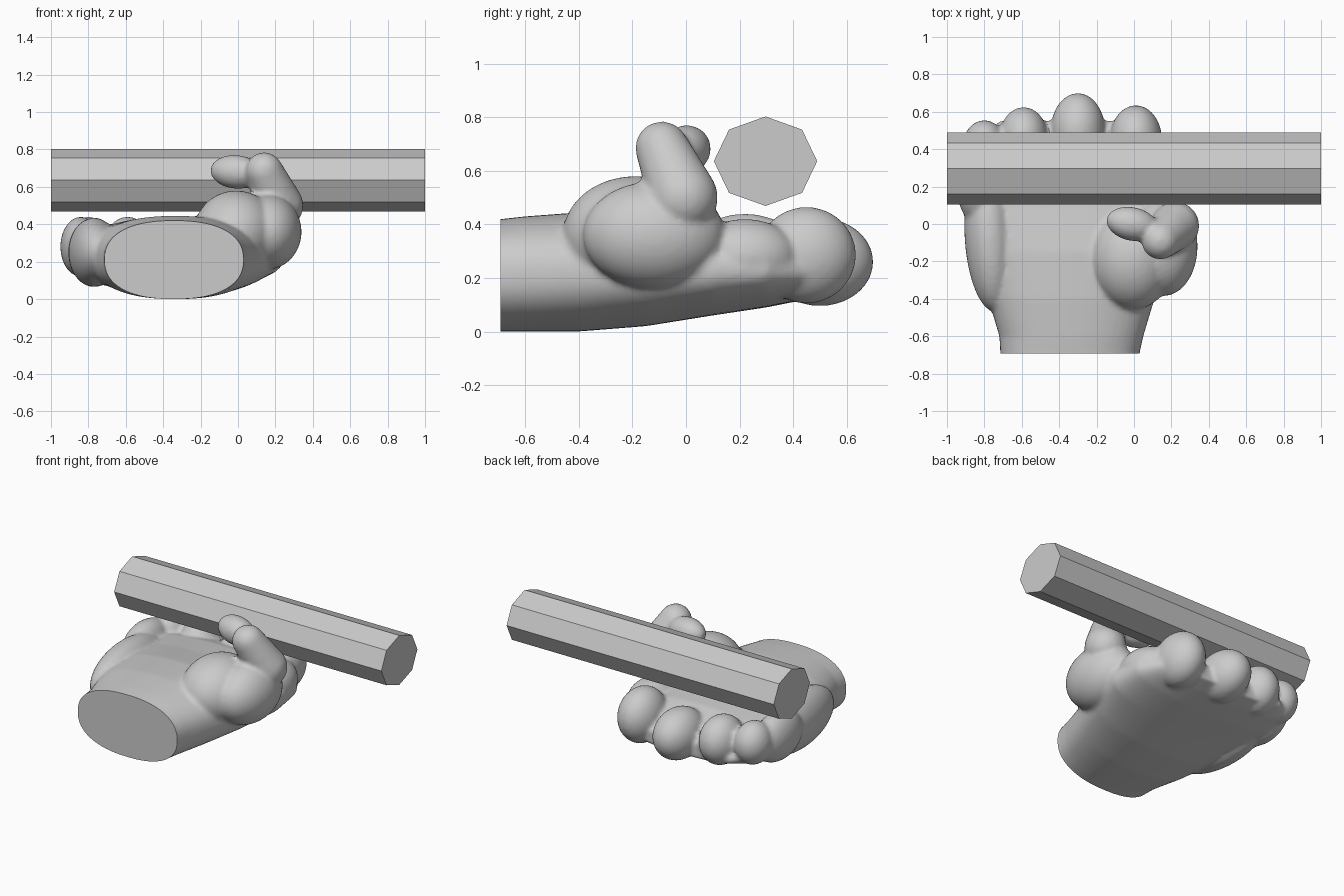
import bpy, bmesh, math
from mathutils import Matrix, Vector, Euler

if "Cube" in bpy.data.objects:
    bpy.data.objects.remove(bpy.data.objects["Cube"])

grey = bpy.data.materials.new("plain grey")
grey.diffuse_color = (0.6, 0.6, 0.6, 1)
grey.use_nodes = True
grey.node_tree.nodes["Principled BSDF"].inputs["Base Color"].default_value = grey.diffuse_color


def add_object(name, bm):
    mesh = bpy.data.meshes.new(name)
    bmesh.ops.recalc_face_normals(bm, faces=bm.faces)
    bm.to_mesh(mesh)
    bm.free()
    mesh.materials.append(grey)
    ob = bpy.data.objects.new(name, mesh)
    bpy.context.collection.objects.link(ob)
    return ob


def loft(bm, rings):
    """Skin a list of equal closed rings and cap both ends."""
    loops = [[bm.verts.new(p) for p in ring] for ring in rings]
    n = len(loops[0])
    for a, b in zip(loops, loops[1:]):
        for i in range(n):
            j = (i + 1) % n
            bm.faces.new((a[i], a[j], b[j], b[i]))
    bm.faces.new(loops[0][::-1])
    bm.faces.new(loops[-1])


def oval(y, left, right, bottom, top, n=48, power=0.85):
    """Slightly squared oval across the palm."""
    ring = []
    for i in range(n):
        a = 2 * math.pi * i / n
        c, s = math.cos(a), math.sin(a)
        ring.append(((left + right) / 2 + (right - left) / 2 * math.copysign(abs(c) ** power, c), y,
                     (bottom + top) / 2 + (top - bottom) / 2 * math.copysign(abs(s) ** power, s)))
    return ring


def ball(bm, centre, radii, turn=(0, 0, 0)):
    m = (Matrix.Translation(centre) @ Euler([math.radians(t) for t in turn]).to_matrix().to_4x4()
         @ Matrix.Diagonal((*radii, 1)))
    bmesh.ops.create_uvsphere(bm, u_segments=40, v_segments=24, radius=1, matrix=m)


def lobe(bm, a, b, ra, rb, n=24):
    """Tapered rounded segment from a to b."""
    a, b = Vector(a), Vector(b)
    for i in range(n + 1):
        t = i / n
        r = ra + (rb - ra) * t
        bmesh.ops.create_icosphere(bm, subdivisions=3, radius=r, matrix=Matrix.Translation(a.lerp(b, t)))


# Palm and wrist
hand = bmesh.new()
loft(hand, [oval(*s) for s in (
    (-0.80, -0.715, 0.03, 0.0, 0.415), (-0.69, -0.715, 0.03, 0.0, 0.42),
    (-0.60, -0.72, 0.05, 0.0, 0.43), (-0.40, -0.78, 0.11, 0.0, 0.445),
    (-0.15, -0.84, 0.19, 0.02, 0.44), (0.10, -0.90, 0.25, 0.06, 0.40),
    (0.30, -0.91, 0.23, 0.09, 0.38), (0.45, -0.85, 0.14, 0.12, 0.33),
    (0.55, -0.72, 0.05, 0.15, 0.25))])

# Heel of the palm on the little finger side
ball(hand, (-0.77, -0.08, 0.25), (0.135, 0.39, 0.185), (0, 0, 4))
ball(hand, (-0.84, 0.22, 0.28), (0.11, 0.22, 0.16))

# Fingertips
for centre, radii in (((0.01, 0.45, 0.285), (0.14, 0.185, 0.18)),
                      ((-0.30, 0.50, 0.26), (0.145, 0.20, 0.165)),
                      ((-0.59, 0.46, 0.28), (0.13, 0.165, 0.16)),
                      ((-0.80, 0.42, 0.30), (0.115, 0.135, 0.14))):
    ball(hand, centre, radii)
# Knuckle at the base of the first finger
ball(hand, (0.09, 0.22, 0.28), (0.15, 0.20, 0.14))

# Thumb: mound, middle segment and tip
ball(hand, (-0.01, -0.19, 0.36), (0.225, 0.27, 0.22))
ball(hand, (0.16, -0.12, 0.36), (0.18, 0.265, 0.20))
lobe(hand, (0.14, -0.09, 0.685), (0.22, -0.01, 0.50), 0.10, 0.13)
ball(hand, (-0.01, 0.0, 0.68), (0.14, 0.09, 0.09), (0, 5, -12))

# Fuse the pieces into one soft skin
rough = add_object("rough_hand", hand)
remesh = rough.modifiers.new("fuse", 'REMESH')
remesh.mode = 'VOXEL'
remesh.voxel_size = 0.014
soften = rough.modifiers.new("soften", 'SMOOTH')
soften.factor = 0.5
soften.iterations = 5
fused = bpy.data.meshes.new_from_object(rough.evaluated_get(bpy.context.evaluated_depsgraph_get()))
bpy.data.objects.remove(rough)

# Flat cut at the wrist
skin = bmesh.new()
skin.from_mesh(fused)
bmesh.ops.bisect_plane(skin, geom=skin.verts[:] + skin.edges[:] + skin.faces[:],
                       plane_co=(0, -0.693, 0), plane_no=(0, -1, 0), clear_outer=True)
bmesh.ops.holes_fill(skin, edges=[e for e in skin.edges if e.is_boundary], sides=0)
hand_ob = add_object("hand", skin)
bpy.context.view_layer.objects.active = hand_ob
hand_ob.select_set(True)
bpy.ops.object.shade_smooth_by_angle(angle=math.radians(40))

# Eight-sided bar held above the palm
bar = bmesh.new()
loft(bar, [[(x, 0.297 + 0.193 * math.cos(i * math.pi / 4), 0.636 + 0.167 * math.sin(i * math.pi / 4))
            for i in range(8)] for x in (-1, 1)])
add_object("bar", bar)
